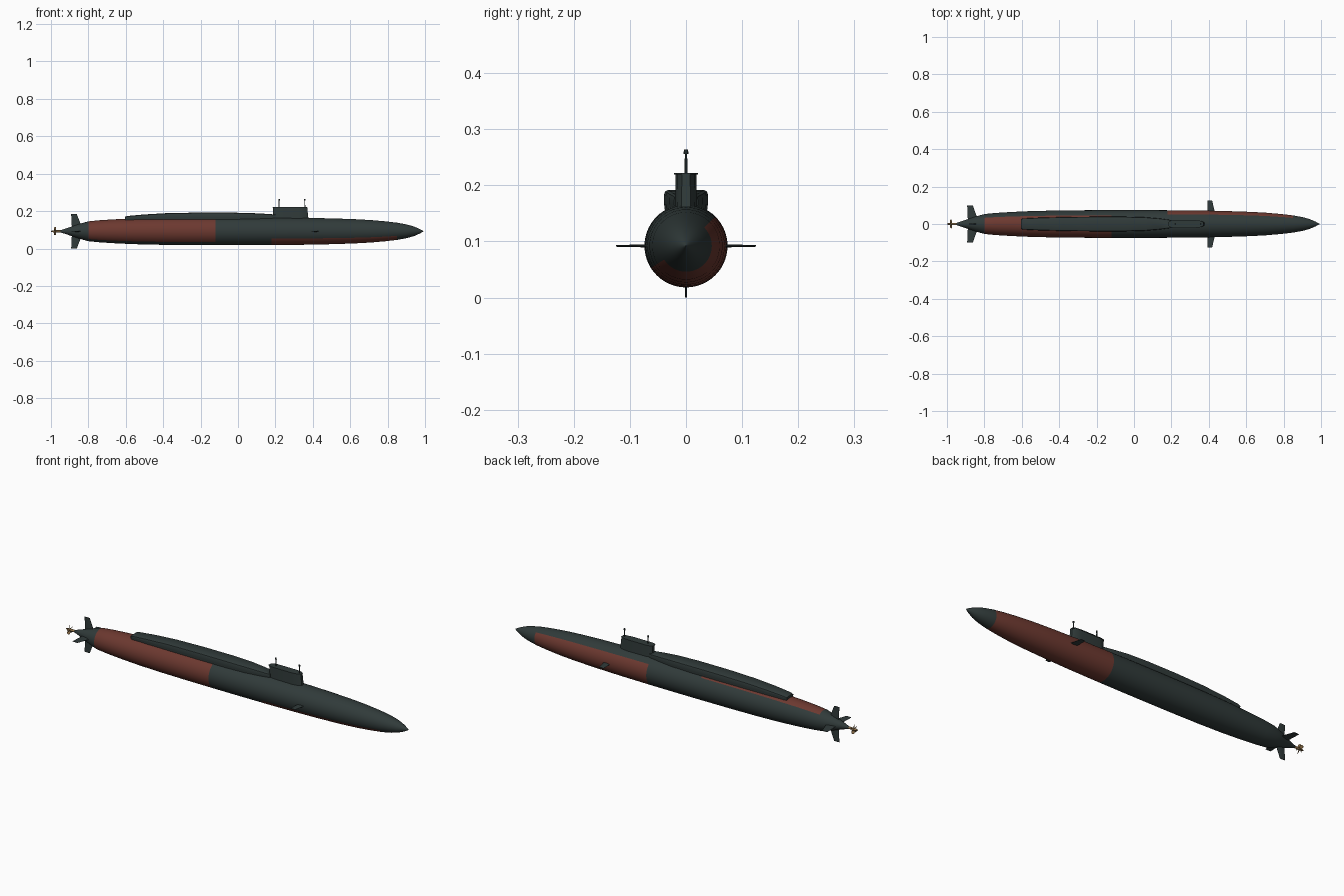
import bpy, bmesh, math
from mathutils import Vector

if "Cube" in bpy.data.objects:
    bpy.data.objects.remove(bpy.data.objects["Cube"])

CZ = 0.092  # hull axis height


def material(name, rgb):
    m = bpy.data.materials.new(name)
    m.diffuse_color = (*rgb, 1)
    m.use_nodes = True
    m.node_tree.nodes["Principled BSDF"].inputs["Base Color"].default_value = m.diffuse_color
    return m


GREEN = material("dark grey green", (0.030, 0.043, 0.042))
RED = material("dull red", (0.150, 0.040, 0.029))
BRASS = material("brass", (0.28, 0.17, 0.07))


def make(name, verts, faces, mats, angle=35):
    me = bpy.data.meshes.new(name)
    me.from_pydata([tuple(v) for v in verts], [], faces)
    bm = bmesh.new()
    bm.from_mesh(me)
    bmesh.ops.recalc_face_normals(bm, faces=bm.faces)
    bm.to_mesh(me)
    bm.free()
    ob = bpy.data.objects.new(name, me)
    bpy.context.collection.objects.link(ob)
    for m in mats:
        me.materials.append(m)
    bpy.ops.object.select_all(action='DESELECT')
    ob.select_set(True)
    bpy.context.view_layer.objects.active = ob
    bpy.ops.object.shade_smooth_by_angle(angle=math.radians(angle))
    return ob


def loft(name, rings, mats, angle=35):
    """Skin a list of equal-sized closed rings and cap both ends."""
    n = len(rings[0])
    verts = [v for r in rings for v in r]
    faces = [(i * n + j, i * n + (j + 1) % n, (i + 1) * n + (j + 1) % n, (i + 1) * n + j)
             for i in range(len(rings) - 1) for j in range(n)]
    faces += [tuple(range(n)), tuple(range(len(verts) - n, len(verts)))]
    return make(name, verts, faces, mats, angle)


def circle_x(x, r, n, z=CZ):
    return [(x, r * math.cos(2 * math.pi * j / n), z + r * math.sin(2 * math.pi * j / n)) for j in range(n)]


def circle_z(x, z, r, n=10):
    return [(x + r * math.cos(2 * math.pi * j / n), r * math.sin(2 * math.pi * j / n), z) for j in range(n)]


# Hull: lathed profile (x, radius)
profile = [(-0.955, 0.004), (-0.92, 0.015), (-0.88, 0.029), (-0.84, 0.042), (-0.80, 0.053),
           (-0.74, 0.059), (-0.66, 0.064), (-0.55, 0.069), (-0.42, 0.072), (-0.27, 0.0735),
           (-0.12, 0.074), (0.03, 0.074), (0.18, 0.0735), (0.35, 0.072), (0.50, 0.069),
           (0.62, 0.065), (0.71, 0.060), (0.79, 0.053), (0.85, 0.046), (0.90, 0.037),
           (0.94, 0.026), (0.97, 0.013), (0.992, 0.001)]
hull = loft("hull", [circle_x(x, r, 56) for x, r in profile], [GREEN, RED])
# Red paint: opposite half shells fore and aft
for p in hull.data.polygons:
    c = p.center
    a = math.degrees(math.atan2(c.z - CZ, c.y)) % 360
    aft = -0.80 < c.x < -0.12 and 50 < a < 232
    fore = 0.18 < c.x < 0.85 and (a < 46 or a > 214)
    p.material_index = 1 if aft or fore else 0

# Missile deck casing: lofted box with rounded shoulders (x, half width, top)
deck = [(-0.605, 0.027, 0.170), (-0.59, 0.030, 0.174), (-0.50, 0.034, 0.182), (-0.38, 0.037, 0.189),
        (-0.22, 0.039, 0.192), (-0.05, 0.039, 0.192), (0.06, 0.036, 0.190), (0.14, 0.029, 0.186),
        (0.20, 0.021, 0.182)]
rings = []
for x, w, t in deck:
    half = [(w * 0.9, 0.135), (w, 0.166), (w, t - 0.008), (w * 0.95, t - 0.003), (w * 0.8, t)]
    rings.append([(x, y, z) for y, z in half] + [(x, -y, z) for y, z in reversed(half)])
loft("missile_deck", rings, [GREEN])


# Sail with thin cap
def foil(x0, x1, w, z):
    f = [(0, 0.45), (0.04, 0.8), (0.15, 1), (0.75, 1), (0.93, 0.8), (1, 0.4)]
    pts = [(x0 + (x1 - x0) * u, w * v, z) for u, v in f]
    return pts + [(x, -y, zz) for x, y, zz in reversed(pts)]


loft("sail", [foil(0.188, 0.378, 0.020, 0.145), foil(0.188, 0.370, 0.0185, 0.220)], [GREEN])
loft("sail_cap", [foil(0.185, 0.371, 0.021, 0.219), foil(0.185, 0.371, 0.021, 0.222)], [GREEN])

# Masts with heads
for name, x in (("aft_mast", 0.220), ("front_mast", 0.357)):
    loft(name, [circle_z(x, 0.215, 0.0028), circle_z(x, 0.258, 0.0022)], [GREEN])
    loft(name + "_head", [circle_z(x, 0.256, 0.0045), circle_z(x, 0.264, 0.004)], [GREEN])


# Fins: tapered plates radiating from the axis, root and tip given as (x0, x1, radius, thickness)
def fin(name, root, tip, angle):
    out = Vector((0, math.cos(angle), math.sin(angle)))
    side = Vector((0, -math.sin(angle), math.cos(angle)))
    rings = []
    for x0, x1, r, t in (root, tip):
        f = [(0, 0.1), (0.4, 1), (0.75, 1), (1, 0.3)]
        pts = [(x0 + (x1 - x0) * u, t / 2 * v) for u, v in f]
        pts += [(x, -s) for x, s in reversed(pts)]
        rings.append([Vector((x, 0, CZ)) + out * r + side * s for x, s in pts])
    loft(name, rings, [GREEN], 20)


for k, n in enumerate(("left_stern_plane", "upper_rudder", "right_stern_plane", "lower_rudder")):
    tip_r = 0.100 if k % 2 == 0 else 0.092
    fin(n, (-0.888, -0.832, 0.015, 0.006), (-0.892, -0.862, tip_r, 0.003), k * math.pi / 2)
for n, a in (("left_bow_plane", 0), ("right_bow_plane", math.pi)):
    fin(n, (0.394, 0.434, 0.055, 0.006), (0.392, 0.418, 0.125, 0.003), a)

# Propeller: hub and five twisted blades
loft("propeller_hub", [circle_x(-1.0, 0.002, 16), circle_x(-0.99, 0.005, 16),
                       circle_x(-0.97, 0.006, 16), circle_x(-0.945, 0.006, 16)], [BRASS])
for k in range(5):
    a = math.pi / 2 + k * 2 * math.pi / 5
    out = Vector((0, math.cos(a), math.sin(a)))
    tan = Vector((0, -math.sin(a), math.cos(a)))
    rings = []
    for r, w, tw in ((0.003, 0.005, 35), (0.013, 0.008, 45), (0.020, 0.007, 52), (0.024, 0.003, 55)):
        c, s = math.cos(math.radians(tw)), math.sin(math.radians(tw))
        along = Vector((c, 0, 0)) + tan * s
        thick = (Vector((-s, 0, 0)) + tan * c) * 0.0008
        mid = Vector((-0.978, 0, CZ)) + out * r
        rings.append([mid + along * w + thick, mid - along * w + thick,
                      mid - along * w - thick, mid + along * w - thick])
    loft(f"propeller_blade_{k + 1}", rings, [BRASS])
